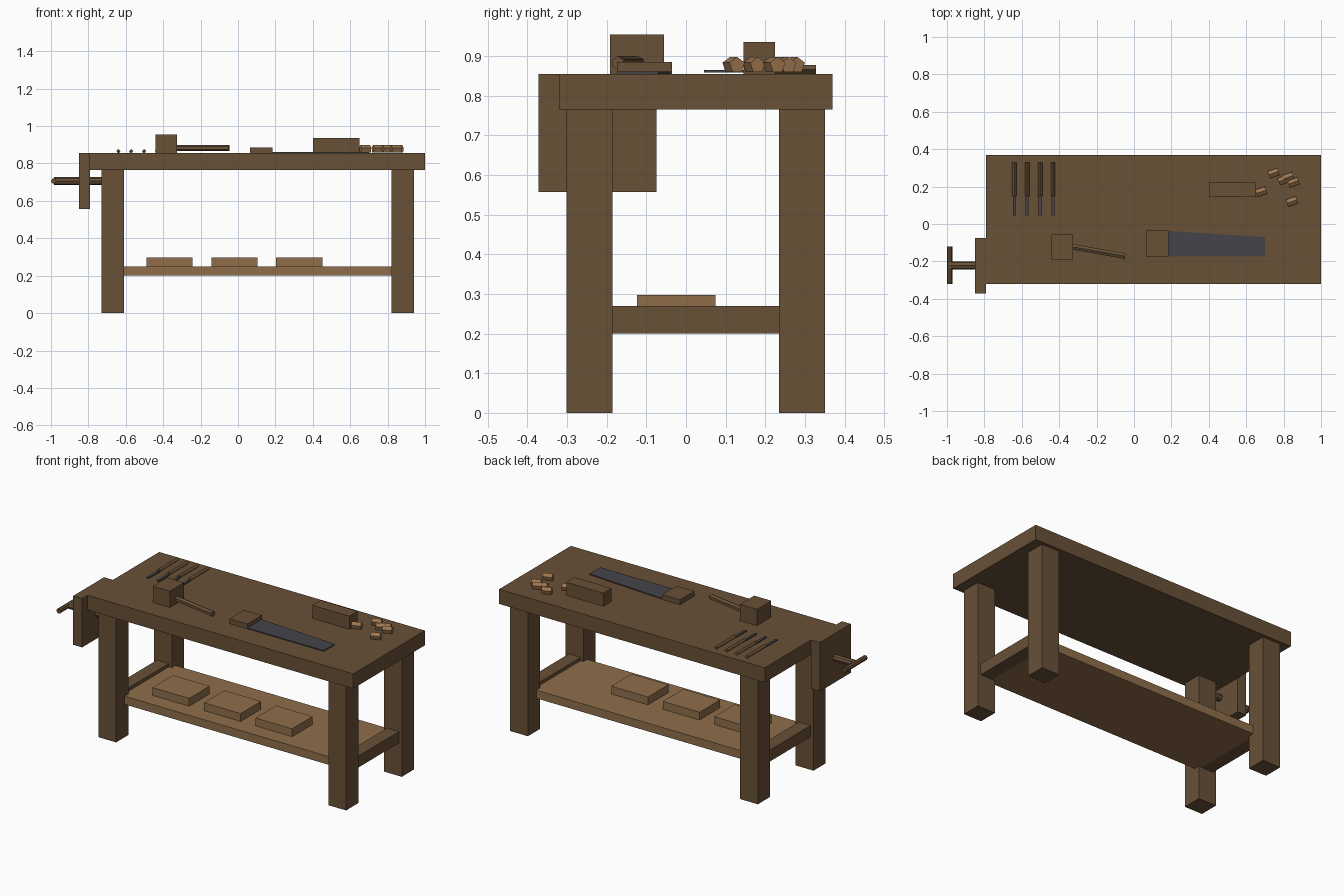
import bpy, bmesh, math
from mathutils import Vector

if "Cube" in bpy.data.objects:
    bpy.data.objects.remove(bpy.data.objects["Cube"])


def material(name, rgb):
    m = bpy.data.materials.new(name)
    m.diffuse_color = (*rgb, 1)
    m.use_nodes = True
    m.node_tree.nodes["Principled BSDF"].inputs["Base Color"].default_value = m.diffuse_color
    return m


WOOD = material("dark wood", (0.14, 0.082, 0.039))
PALE = material("pale wood", (0.275, 0.155, 0.068))
CHIP = material("chip wood", (0.33, 0.18, 0.08))
STEEL = material("dark steel", (0.058, 0.058, 0.068))


def make(name, bm, mat):
    bmesh.ops.recalc_face_normals(bm, faces=bm.faces)
    me = bpy.data.meshes.new(name)
    bm.to_mesh(me)
    bm.free()
    me.materials.append(mat)
    ob = bpy.data.objects.new(name, me)
    bpy.context.collection.objects.link(ob)
    return ob


def prism(name, outline, z0, z1, mat):
    """Flat outline in x, y raised from z0 to z1."""
    bm = bmesh.new()
    face = bm.faces.new([bm.verts.new((x, y, z0)) for x, y in outline])
    top = bmesh.ops.extrude_face_region(bm, geom=[face])["geom"]
    verts = [v for v in top if isinstance(v, bmesh.types.BMVert)]
    bmesh.ops.translate(bm, verts=verts, vec=(0, 0, z1 - z0))
    return make(name, bm, mat)


def box(name, x, y, z, mat=WOOD):
    return prism(name, [(x[0], y[0]), (x[1], y[0]), (x[1], y[1]), (x[0], y[1])], *z, mat)


def rod(name, a, b, radius, sides, mat=WOOD):
    """Faceted rod between two points."""
    a, b = Vector(a), Vector(b)
    bm = bmesh.new()
    bmesh.ops.create_cone(bm, cap_ends=True, segments=sides, radius1=radius,
                          radius2=radius, depth=(b - a).length)
    ob = make(name, bm, mat)
    ob.rotation_euler = (b - a).to_track_quat('Z', 'Y').to_euler()
    ob.location = (a + b) / 2
    return ob


TOP = 0.855

# Bench frame
box("bench_top", (-0.79, 1.0), (-0.32, 0.37), (0.765, TOP))
for x in (-0.73, 0.82):
    for y in (-0.302, 0.234):
        box("leg", (x, x + 0.12), (y, y + 0.117), (0, 0.765))
for x in (-0.71, 0.84):
    box("side_rail", (x, x + 0.08), (-0.185, 0.234), (0.2, 0.27))
box("shelf", (-0.63, 0.84), (-0.22, 0.27), (0.2, 0.25), PALE)

# Boards stored on the shelf
for x in (-0.49, -0.143, 0.204):
    box("shelf_board", (x, x + 0.247), (-0.123, 0.074), (0.25, 0.298), PALE)

# End vise
box("vise_jaw", (-0.85, -0.79), (-0.372, -0.075), (0.557, TOP))
rod("vise_screw", (-0.985, -0.222, 0.706), (-0.72, -0.222, 0.706), 0.021, 8)
rod("vise_handle", (-0.985, -0.32, 0.706), (-0.985, -0.12, 0.706), 0.0148, 8)

# Mallet
box("mallet_head", (-0.44, -0.325), (-0.192, -0.055), (TOP, 0.955))
rod("mallet_handle", (-0.34, -0.12, 0.883), (-0.047, -0.172, 0.883), 0.017, 6)

# Saw with tapered blade
box("saw_handle", (0.065, 0.185), (-0.174, -0.035), (TOP, 0.885))
prism("saw_blade", [(0.18, -0.174), (0.7, -0.174), (0.7, -0.07), (0.18, -0.037)],
      TOP, 0.861, STEEL)

# Wood block plane
box("plane_block", (0.4, 0.65), (0.145, 0.224), (TOP, 0.935))

# Row of chisels
for i in range(4):
    x = -0.64 + i * 0.069
    rod("chisel_handle", (x, 0.15, 0.8665), (x, 0.328, 0.8665), 0.0115, 4)
    box("chisel_blade", (x - 0.008, x + 0.008), (0.045, 0.15), (0.859, 0.865), STEEL)

# Scattered five-sided offcuts
for x, y in ((0.68, 0.172), (0.747, 0.272), (0.8, 0.235), (0.825, 0.25),
             (0.853, 0.222), (0.845, 0.12)):
    rod("offcut", (x - 0.026, y - 0.009, 0.877), (x + 0.026, y + 0.009, 0.877),
        0.021, 5, CHIP)
